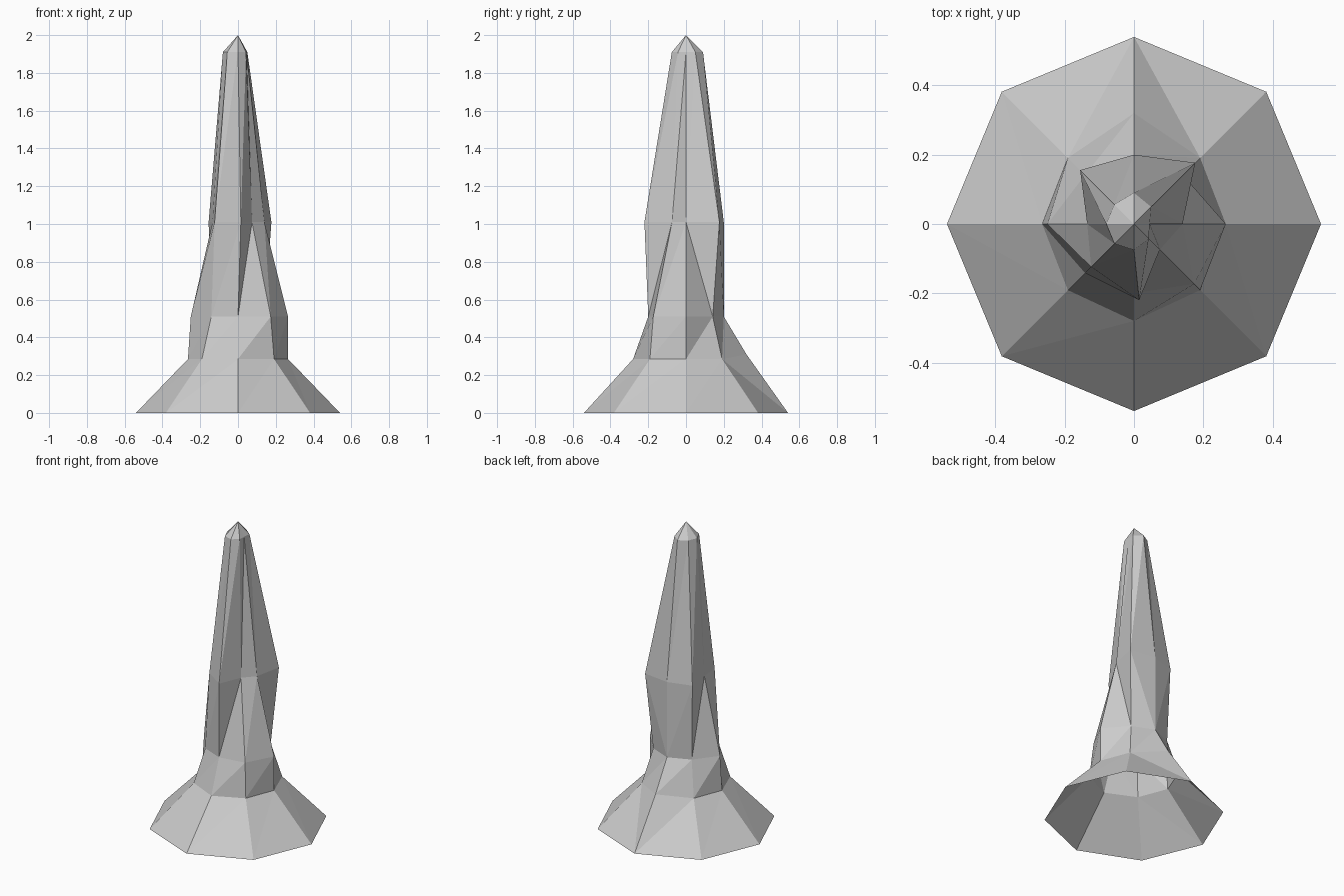
import bpy, bmesh
from math import cos, sin, radians

cube = bpy.data.objects.get("Cube")
if cube:
    bpy.data.objects.remove(cube)

# One stone colour
stone = bpy.data.materials.new("grey stone")
stone.use_nodes = True
GREY = (0.6, 0.6, 0.6, 1)
stone.diffuse_color = GREY
stone.node_tree.nodes["Principled BSDF"].inputs["Base Color"].default_value = GREY

SIDES = 8
# Each level: height and the radius of its eight corners, counter-clockwise from +x
LEVELS = [
    (0.0, [0.54] * SIDES),
    (0.285, [0.265, 0.27, 0.32, 0.27, 0.265, 0.27, 0.28, 0.27]),
    (0.51, [0.265, 0.2, 0.2, 0.2, 0.25, 0.2, 0.2, 0.245]),
    (1.01, [0.14, 0.25, 0.2, 0.22, 0.135, 0.175, 0.22, 0.105]),
    (1.91, [0.045, 0.07, 0.09, 0.08, 0.08, 0.08, 0.075, 0.06]),
]
# Facet splits per band: "/" runs from low corner to next high corner
SPLITS = ["/\\//////", "////////", "\\\\//////", "////////"]

bm = bmesh.new()
rings = []
for z, radii in LEVELS:
    ring = []
    for i, r in enumerate(radii):
        a = radians(360 / SIDES * i)
        ring.append(bm.verts.new((r * cos(a), r * sin(a), z)))
    rings.append(ring)

# Uneven corners
rings[1][2].co.z = 0.31
rings[3][6].co.x = 0.015

# Faceted sides, left open underneath
for low, high, split in zip(rings, rings[1:], SPLITS):
    for i in range(SIDES):
        j = (i + 1) % SIDES
        if split[i] == "/":
            bm.faces.new((low[i], low[j], high[j]))
            bm.faces.new((low[i], high[j], high[i]))
        else:
            bm.faces.new((low[i], low[j], high[i]))
            bm.faces.new((low[j], high[j], high[i]))

# Pointed tip
tip = bm.verts.new((0, 0, 2))
for i in range(SIDES):
    bm.faces.new((rings[-1][i], rings[-1][(i + 1) % SIDES], tip))

mesh = bpy.data.meshes.new("stone_spire")
bm.to_mesh(mesh)
bm.free()
mesh.materials.append(stone)
spire = bpy.data.objects.new("stone_spire", mesh)
bpy.context.collection.objects.link(spire)
